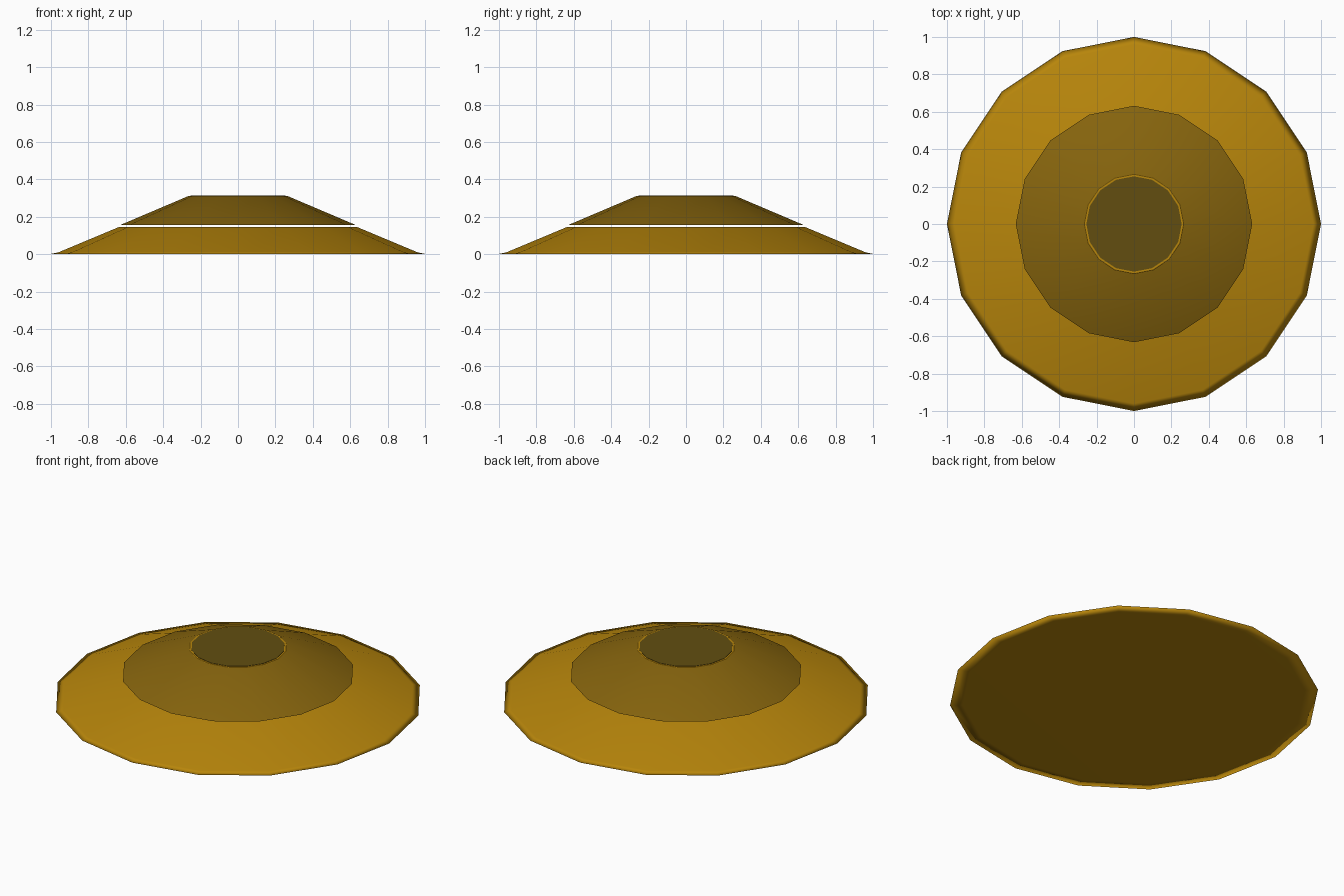
import bpy, bmesh, math

if "Cube" in bpy.data.objects:
    bpy.data.objects.remove(bpy.data.objects["Cube"])

SIDES = 16


def material(name, rgb):
    m = bpy.data.materials.new(name)
    m.diffuse_color = (*rgb, 1)
    m.use_nodes = True
    m.node_tree.nodes["Principled BSDF"].inputs["Base Color"].default_value = m.diffuse_color
    return m


def turned(name, profile, mat, angle):
    """Lathe a (radius, z) profile around z; radius 0 closes an end with a flat cap."""
    bm = bmesh.new()
    rings = []
    for r, z in profile:
        rings.append([bm.verts.new((r * math.cos(2 * math.pi * i / SIDES),
                                    r * math.sin(2 * math.pi * i / SIDES), z))
                      for i in range(SIDES)])
    for a, b in zip(rings, rings[1:]):
        for i in range(SIDES):
            j = (i + 1) % SIDES
            bm.faces.new((a[i], a[j], b[j], b[i]))
    bm.faces.new(rings[0][::-1])
    bm.faces.new(rings[-1])
    me = bpy.data.meshes.new(name)
    bm.to_mesh(me)
    bm.free()
    ob = bpy.data.objects.new(name, me)
    bpy.context.collection.objects.link(ob)
    me.materials.append(mat)
    bpy.context.view_layer.objects.active = ob
    ob.select_set(True)
    bpy.ops.object.shade_smooth_by_angle(angle=math.radians(angle))
    ob.select_set(False)
    return ob


gold = material("gold", (0.479, 0.238, 0.0033))
bronze = material("bronze", (0.238, 0.127, 0.004))
umber = material("umber", (0.122, 0.076, 0.005))

# Wide lower tier with a thin lip, softly shaded around the rim
turned("lower_tier", [(0.93, 0), (1.0, 0.002), (0.96, 0.010), (0.635, 0.146)], gold, 180)

# Upper tier, floating just above the lower one
turned("upper_tier", [(0.632, 0.155), (0.27, 0.309)], bronze, 30)

# Bright ring and dark cap on the flat top
turned("top_ring", [(0.268, 0.309), (0.266, 0.311)], gold, 30)
turned("top_cap", [(0.255, 0.311), (0.255, 0.313)], umber, 30)
